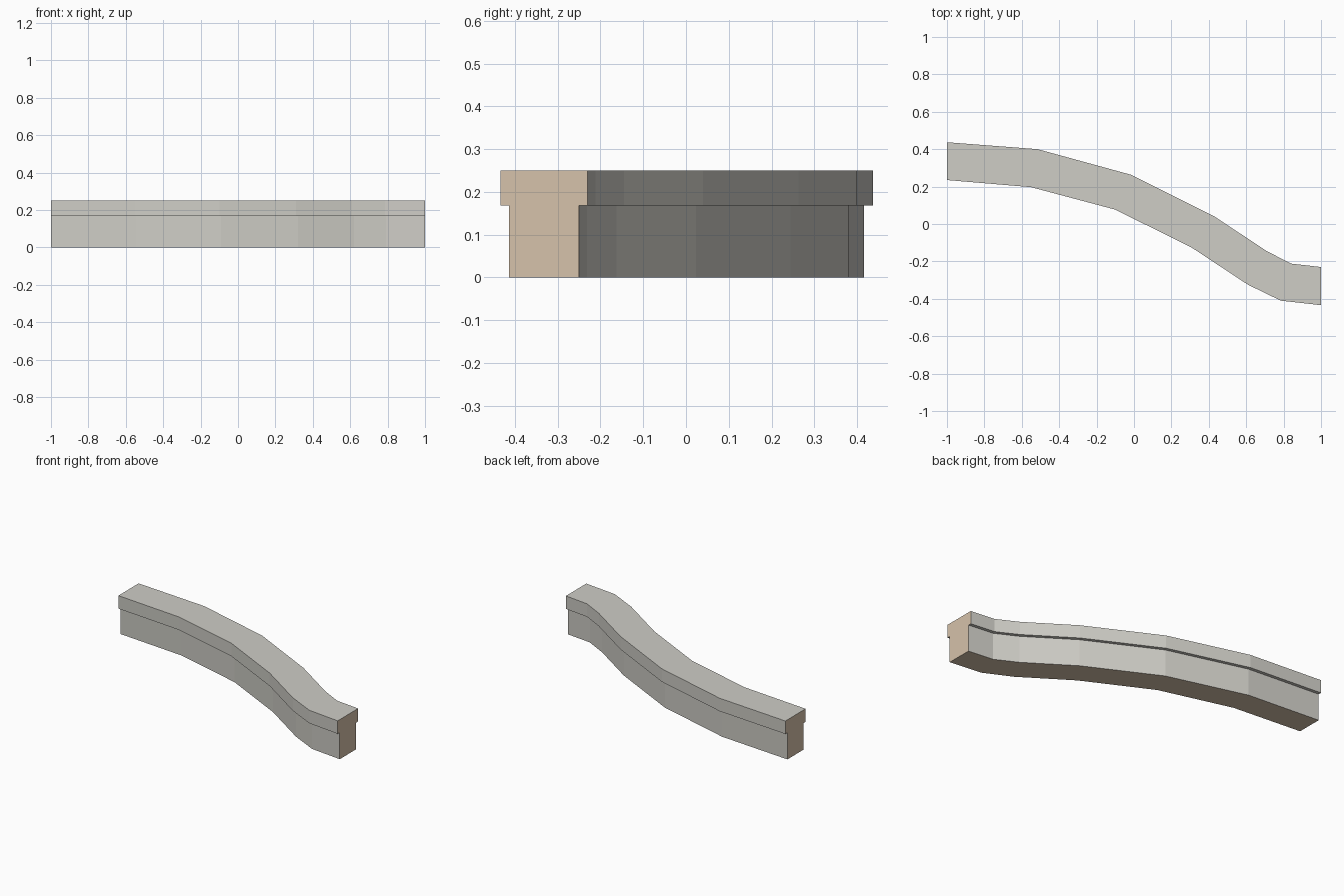
import bpy, bmesh
from mathutils import Vector

cube = bpy.data.objects.get("Cube")
if cube:
    bpy.data.objects.remove(cube, do_unlink=True)


def make_material(name, color):
    mat = bpy.data.materials.new(name)
    mat.use_nodes = True
    mat.diffuse_color = (*color, 1)
    mat.node_tree.nodes["Principled BSDF"].inputs["Base Color"].default_value = (*color, 1)
    return mat


# Plan of the coping: matching front and back edge points, left to right
front_edge = [(-1, .235), (-.55, .197), (-.10, .077), (.31, -.127),
              (.61, -.325), (.785, -.41), (1, -.434)]
back_edge = [(-1, .437), (-.515, .40), (-.015, .263), (.43, .04),
             (.71, -.145), (.84, -.212), (1, -.23)]

# T-shaped cross-section: (fraction of width from front to back, height)
LEDGE, TOP, INSET = .168, .25, .1
section = [(INSET, 0), (1 - INSET, 0), (1 - INSET, LEDGE), (1, LEDGE),
           (1, TOP), (0, TOP), (0, LEDGE), (INSET, LEDGE)]

# Sweep the section along the plan
bm = bmesh.new()
rings = []
for f, b in zip(front_edge, back_edge):
    ring = []
    for t, z in section:
        p = Vector(f).lerp(Vector(b), t)
        ring.append(bm.verts.new((p.x, p.y, z)))
    rings.append(ring)
n = len(section)
for r0, r1 in zip(rings, rings[1:]):
    for i in range(n):
        j = (i + 1) % n
        bm.faces.new((r0[i], r0[j], r1[j], r1[i]))
ends = [bm.faces.new(rings[0]), bm.faces.new(rings[-1])]
bmesh.ops.recalc_face_normals(bm, faces=bm.faces[:])

# Bare stone on the cut ends and underside, grey elsewhere
for face in bm.faces:
    if face in ends or face.calc_center_median().z < .001:
        face.material_index = 1

mesh = bpy.data.meshes.new("curved_wall")
bm.to_mesh(mesh)
bm.free()
mesh.materials.append(make_material("pale_grey", (.62, .61, .565)))
mesh.materials.append(make_material("tan", (.67, .54, .405)))
wall = bpy.data.objects.new("curved_wall", mesh)
bpy.context.collection.objects.link(wall)
